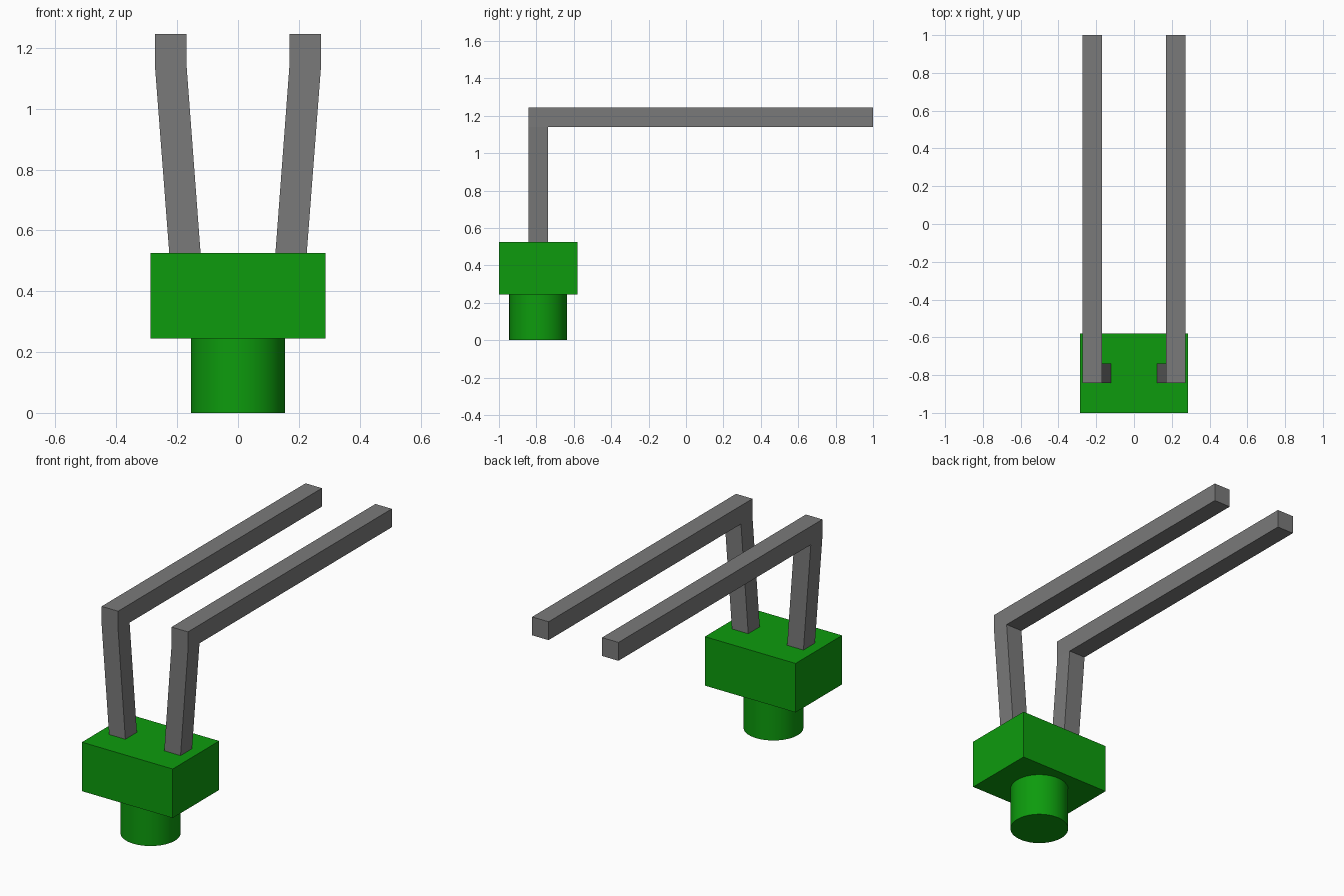
import bpy
import bmesh
import math

cube = bpy.data.objects.get("Cube")
if cube:
    bpy.data.objects.remove(cube, do_unlink=True)


def make_material(name, rgb):
    mat = bpy.data.materials.new(name)
    mat.use_nodes = True
    mat.diffuse_color = (*rgb, 1)
    bsdf = next(n for n in mat.node_tree.nodes if n.type == 'BSDF_PRINCIPLED')
    bsdf.inputs["Base Color"].default_value = (*rgb, 1)
    return mat


green = make_material("green", (0.004, 0.33, 0.004))
grey = make_material("grey", (0.195, 0.195, 0.195))

CENTRE_Y = -0.79
BLOCK_BOTTOM, BLOCK_TOP = 0.245, 0.525
BAR_BOTTOM, BAR_TOP = 1.14, 1.245


def add_object(name, bm, mat):
    bmesh.ops.recalc_face_normals(bm, faces=bm.faces)
    mesh = bpy.data.meshes.new(name)
    bm.to_mesh(mesh)
    bm.free()
    mesh.materials.append(mat)
    obj = bpy.data.objects.new(name, mesh)
    bpy.context.collection.objects.link(obj)
    return obj


# Rectangular body block
bm = bmesh.new()
bmesh.ops.create_cube(bm, size=1)
bmesh.ops.scale(bm, vec=(0.574, 0.42, BLOCK_TOP - BLOCK_BOTTOM), verts=bm.verts)
bmesh.ops.translate(bm, vec=(0, CENTRE_Y, (BLOCK_TOP + BLOCK_BOTTOM) / 2), verts=bm.verts)
add_object("body_block", bm, green)

# Round base under the block
bpy.ops.mesh.primitive_cylinder_add(vertices=64, radius=0.155, depth=BLOCK_BOTTOM,
                                    location=(0, CENTRE_Y, BLOCK_BOTTOM / 2))
base = bpy.context.object
base.name = "round_base"
base.data.materials.append(green)
bpy.ops.object.shade_smooth_by_angle(angle=math.radians(40))


# Bent pin: a leaning square post that turns into a long horizontal bar
def add_pin(name, side):
    bm = bmesh.new()
    front, back = CENTRE_Y - 0.052, CENTRE_Y + 0.052
    rings = []
    for inner, outer, z in ((0.123, 0.226, BLOCK_TOP),
                            (0.169, 0.273, BAR_BOTTOM),
                            (0.169, 0.273, BAR_TOP)):
        rings.append([bm.verts.new((side * x, y, z)) for x, y in
                      ((inner, front), (outer, front), (outer, back), (inner, back))])
    for low, high in zip(rings, rings[1:]):
        for i in range(4):
            j = (i + 1) % 4
            face = bm.faces.new((low[i], low[j], high[j], high[i]))
            if i == 2:
                back_face = face      # ends as the back of the bend
    bm.faces.new(rings[0])
    bm.faces.new(rings[-1])
    # Pull the back of the bend out into the long bar
    new = bmesh.ops.extrude_face_region(bm, geom=[back_face])["geom"]
    bmesh.ops.delete(bm, geom=[back_face], context='FACES_ONLY') if back_face.is_valid else None
    for v in new:
        if isinstance(v, bmesh.types.BMVert):
            v.co.y = 1.0
    # Merge the coplanar faces along the bar
    bmesh.ops.dissolve_limit(bm, angle_limit=math.radians(0.5),
                             verts=bm.verts, edges=bm.edges)
    return add_object(name, bm, grey)


for name, side in (("left_pin", 1), ("right_pin", -1)):
    add_pin(name, side)
